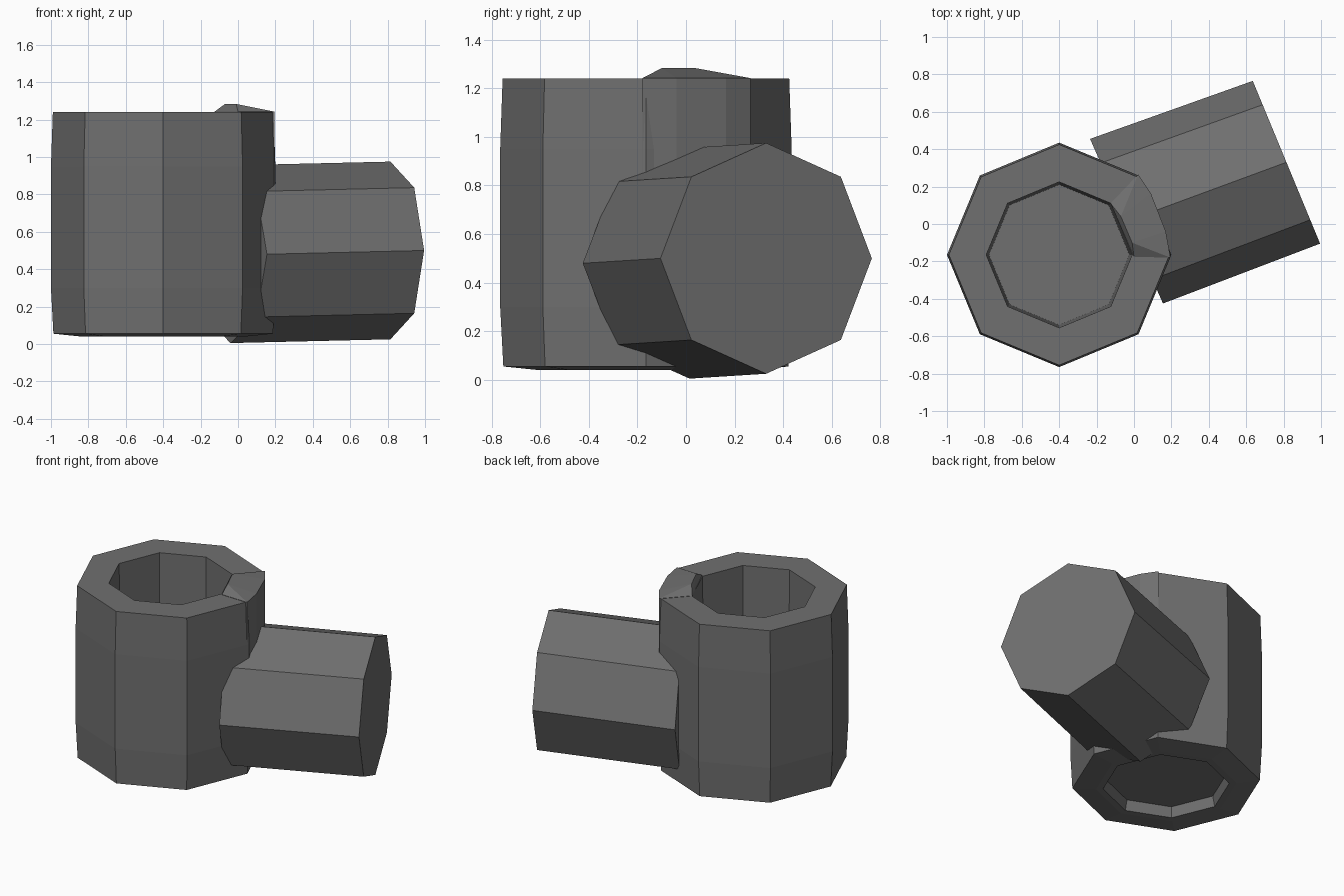
import bpy, bmesh, math
from mathutils import Vector

cube = bpy.data.objects.get("Cube")
if cube:
    bpy.data.objects.remove(cube)

grey = bpy.data.materials.new("dark_grey")
grey.use_nodes = True
colour = (0.16, 0.16, 0.16, 1)
grey.diffuse_color = colour
bsdf = next(n for n in grey.node_tree.nodes if n.type == 'BSDF_PRINCIPLED')
bsdf.inputs["Base Color"].default_value = colour
bsdf.inputs["Roughness"].default_value = 0.8

SIDES = 8
UP = Vector((0, 0, 1))


def finish(bm, name):
    """Turn a bmesh into a flat shaded grey object."""
    bmesh.ops.recalc_face_normals(bm, faces=bm.faces)
    mesh = bpy.data.meshes.new(name)
    bm.to_mesh(mesh)
    bm.free()
    mesh.materials.append(grey)
    obj = bpy.data.objects.new(name, mesh)
    bpy.context.collection.objects.link(obj)
    return obj


def ring(bm, centre, a, b):
    """Octagon of vertices spanned by two half-axis vectors."""
    turns = [2 * math.pi * i / SIDES for i in range(SIDES)]
    return [bm.verts.new(centre + a * math.cos(t) + b * math.sin(t)) for t in turns]


def loft(name, sections):
    """Join octagon sections in order and cap both ends."""
    bm = bmesh.new()
    rings = [ring(bm, *s) for s in sections]
    for lower, upper in zip(rings, rings[1:]):
        for i in range(SIDES):
            j = (i + 1) % SIDES
            bm.faces.new((lower[i], lower[j], upper[j], upper[i]))
    bm.faces.new(rings[0])
    bm.faces.new(rings[-1])
    return finish(bm, name)


# Upright socket: bottom recess, barrelled wall, rim and deep bore
axis = Vector((-0.4, -0.165, 0))
profile = [(0.38, 0.11), (0.395, 0.04), (0.44, 0.04), (0.587, 0.055),
           (0.6, 0.3), (0.6, 0.95), (0.59, 1.24), (0.39, 1.24), (0.375, 0.13)]
loft("upright_socket", [(axis + UP * z, Vector((r, 0, 0)), Vector((0, r, 0)))
                        for r, z in profile])

# Side arm: solid octagonal bar, angled away from the socket
loft("side_arm", [
    (Vector((-0.04, 0.015, 0.48)), Vector((0.195, -0.44, 0)), UP * 0.475),
    (Vector((0.815, 0.33, 0.5)), Vector((0.18, -0.435, 0)), UP * 0.475)])

# Raised boss on the rim above the arm, sloping down outwards
bm = bmesh.new()
crest = [(-0.01, -0.1), (-0.07, 0.04)]
inner = [(0.0, -0.175), (-0.125, 0.11)]
outer = [(0.195, -0.18), (0.17, -0.04), (0.09, 0.165), (0.022, 0.265)]
for x, y in crest:
    bm.verts.new((x, y, 1.283))
for x, y in inner + outer:
    for z in (0.7, 1.242):
        bm.verts.new((x, y, z))
bmesh.ops.convex_hull(bm, input=bm.verts)
bmesh.ops.dissolve_limit(bm, angle_limit=0.02, verts=bm.verts, edges=bm.edges)
finish(bm, "rim_boss")
